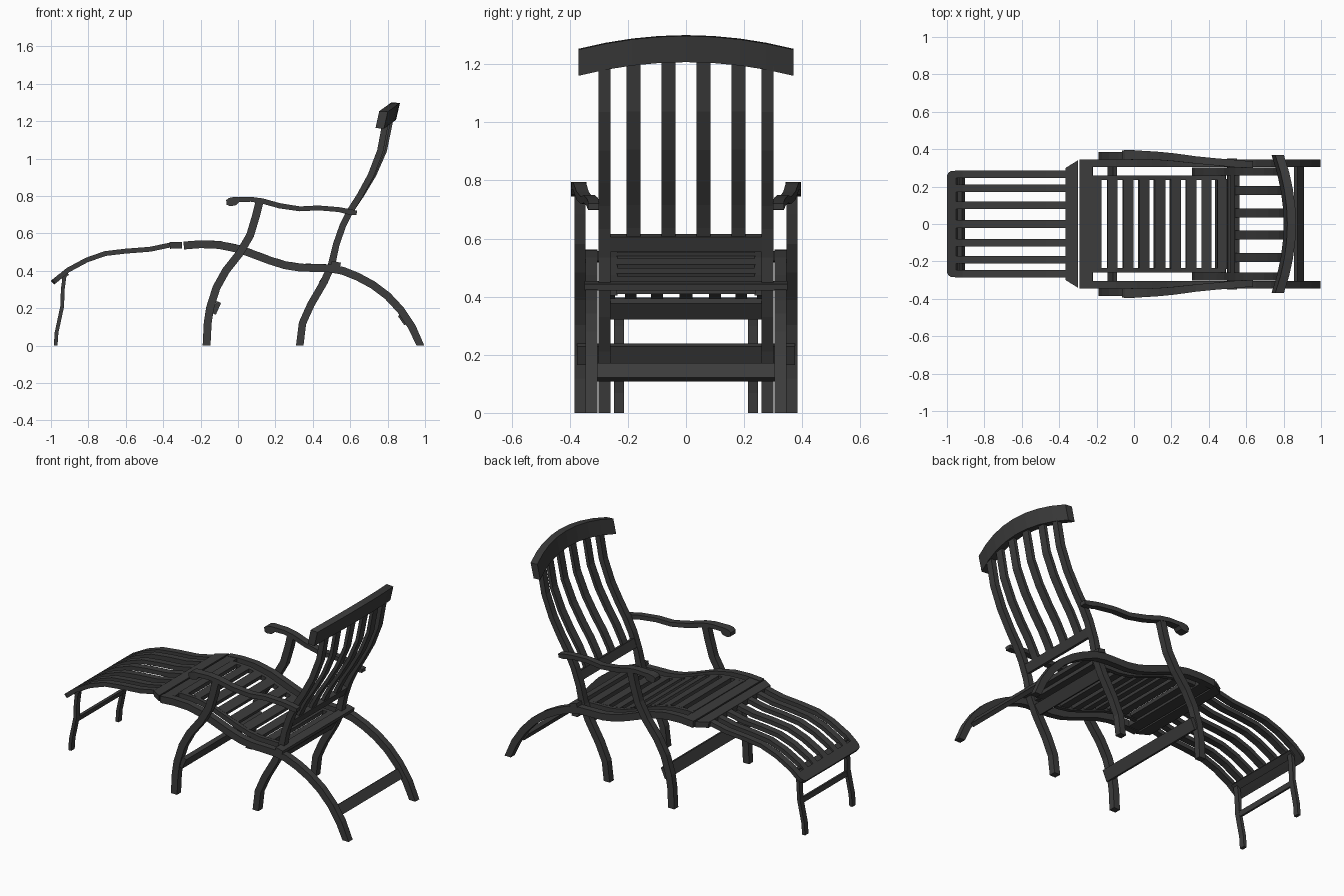
import bpy
import bmesh
from mathutils import Vector

mat = bpy.data.materials.new("dark_wood")
mat.diffuse_color = (0.045, 0.045, 0.045, 1)


def loft(name, sections, mirror=False):
    """Skin a row of four-point sections and cap the ends."""
    bm = bmesh.new()
    rings = [[bm.verts.new(p) for p in s] for s in sections]
    for a, b in zip(rings, rings[1:]):
        for i in range(4):
            j = (i + 1) % 4
            bm.faces.new((a[i], a[j], b[j], b[i]))
    bm.faces.new(rings[0])
    bm.faces.new(rings[-1])
    bmesh.ops.recalc_face_normals(bm, faces=bm.faces)
    me = bpy.data.meshes.new(name)
    bm.to_mesh(me)
    bm.free()
    me.materials.append(mat)
    ob = bpy.data.objects.new(name, me)
    bpy.context.collection.objects.link(ob)
    if mirror:
        m = ob.modifiers.new("mirror", "MIRROR")
        m.use_axis = (False, True, False)
    return ob


def ribbon(name, pts, mirror=False):
    """Bent strip: each point is x, z, thickness, y0, y1."""
    secs = []
    for i, (x, z, t, y0, y1) in enumerate(pts):
        a, b = pts[max(i - 1, 0)], pts[min(i + 1, len(pts) - 1)]
        d = Vector((b[0] - a[0], b[1] - a[1])).normalized()
        n = Vector((-d.y, d.x)) * t / 2
        if z == 0:  # feet are cut level with the ground
            n = Vector((t / 2 if n.x > 0 else -t / 2, 0))
        secs.append([(x + n.x, y0, z + n.y), (x + n.x, y1, z + n.y),
                     (x - n.x, y1, z - n.y), (x - n.x, y0, z - n.y)])
    return loft(name, secs, mirror)


def strip(name, path, t, y0, y1, mirror=False):
    return ribbon(name, [(x, z, t, y0, y1) for x, z in path], mirror)


def height(path, x):
    for (x0, z0), (x1, z1) in zip(path, path[1:]):
        if x0 <= x <= x1:
            return z0 + (z1 - z0) * (x - x0) / (x1 - x0)


# Side rails sweeping into the rear legs
rail = [(-0.29, 0.535), (-0.2, 0.542), (-0.1, 0.538), (0.01, 0.515), (0.09, 0.485),
        (0.17, 0.455), (0.25, 0.43), (0.33, 0.417), (0.41, 0.415), (0.49, 0.413),
        (0.56, 0.4), (0.64, 0.368), (0.72, 0.325), (0.8, 0.265), (0.87, 0.19),
        (0.93, 0.1), (0.975, 0)]
strip("rear_leg_rail", rail, 0.042, 0.305, 0.345, True)
strip("rear_leg_crossbar", [(0.865, 0.165), (0.9, 0.115)], 0.025, -0.31, 0.31)

# Seat front boards
ribbon("seat_nose_board", [(-0.365, 0.535, 0.035, -0.3, 0.3),
                           (-0.3, 0.537, 0.035, -0.34, 0.34)])
strip("seat_front_board", [(-0.29, 0.537), (-0.22, 0.54)], 0.035, -0.343, 0.343)

# Slatted seat panel
panel = [(x, z + 0.006) for x, z in rail if -0.21 < x < 0.5]
strip("seat_panel_edge", [(-0.225, 0.545)] + panel, 0.03, 0.235, 0.26, True)
for i in range(9):
    x = -0.2 + i * 0.084
    xs = [x - 0.027, x + 0.027]
    strip("seat_slat", [(max(q, -0.225), height(rail, q) + 0.01) for q in xs],
          0.024, -0.24, 0.24)
strip("seat_rear_slat", [(0.5, 0.443), (0.548, 0.432)], 0.022, -0.35, 0.35)

# Middle legs that continue into the back posts
post = [(0.33, 0, 0.04), (0.345, 0.12, 0.04), (0.39, 0.22, 0.04), (0.46, 0.34, 0.04),
        (0.5, 0.43, 0.04), (0.525, 0.54, 0.035), (0.56, 0.64, 0.035), (0.6, 0.72, 0.035),
        (0.65, 0.8, 0.033), (0.71, 0.91, 0.033), (0.76, 1.04, 0.033), (0.79, 1.2, 0.033)]
ribbon("middle_leg_back_post", [(x, z, t, 0.26, 0.301) for x, z, t in post], True)
strip("middle_leg_crossbar", [(0.445, 0.33), (0.48, 0.385)], 0.03, -0.265, 0.265)

# Back slats and lower back rail
strip("back_lower_rail", [(0.53, 0.56), (0.55, 0.61)], 0.03, -0.265, 0.265)
for y, lean in ((0.06, 0.035), (0.18, 0.022)):
    slat = [(x + lean * (z - 0.58) / 0.62, z, 0.02, y - 0.024, y + 0.024)
            for x, z, t in post if z > 0.6]
    x, z, *rest = slat[-1]
    ribbon("back_slat", [(0.537, 0.58, *rest)] + slat[:-1] + [(x, z + 0.03, *rest)], True)

# Bowed head rail
head = []
for i in range(9):
    u = i / 4 - 1
    x, z = 0.80 - 0.065 * u * u, 1.21 - 0.047 * u * u
    head.append([(x, 0.37 * u, z), (x + 0.045, 0.37 * u, z - 0.003),
                 (x + 0.066, 0.37 * u, z + 0.087), (x + 0.02, 0.37 * u, z + 0.09)])
loft("head_rail", head)

# Arms with a scrolled front end
ribbon("arm", [(-0.062, 0.765, 0.025, 0.345, 0.393), (-0.045, 0.767, 0.045, 0.343, 0.395),
               (-0.015, 0.773, 0.045, 0.343, 0.395), (0.005, 0.781, 0.026, 0.345, 0.394),
               (0.07, 0.782, 0.026, 0.345, 0.39), (0.13, 0.773, 0.028, 0.342, 0.386),
               (0.22, 0.748, 0.028, 0.335, 0.377), (0.33, 0.731, 0.026, 0.323, 0.362),
               (0.43, 0.736, 0.026, 0.314, 0.352), (0.54, 0.727, 0.026, 0.303, 0.343),
               (0.605, 0.713, 0.03, 0.3, 0.337), (0.635, 0.71, 0.022, 0.3, 0.337)], True)

# Arm legs and their crossbar
strip("arm_leg", [(0.115, 0.77), (0.095, 0.69), (0.065, 0.59), (0.01, 0.495), (-0.065, 0.4),
                  (-0.115, 0.31), (-0.15, 0.2), (-0.162, 0.12), (-0.168, 0)],
      0.042, 0.345, 0.384, True)
strip("arm_leg_crossbar", [(-0.13, 0.17), (-0.102, 0.233)], 0.025, -0.375, 0.375)

# Footrest slats
foot = [(-0.36, 0.538), (-0.47, 0.515), (-0.6, 0.505), (-0.71, 0.492), (-0.81, 0.457),
        (-0.91, 0.403), (-0.95, 0.37)]
for y in (0.1, 0.19, 0.265):
    strip("footrest_slat", foot, 0.026, y - 0.02, y + 0.02, True)
strip("footrest_centre_slat", foot, 0.026, -0.022, 0.022)

# Footrest end board with rounded corners
ribbon("footrest_end_board", [(x, z, 0.027, -w, w) for x, z, w in (
    (-0.992, 0.336, 0.255), (-0.985, 0.342, 0.273), (-0.97, 0.354, 0.283), (-0.943, 0.376, 0.285))])

# Footrest legs
strip("footrest_leg_head", [(-0.945, 0.362), (-0.912, 0.388)], 0.025, -0.25, 0.25)
strip("footrest_leg", [(-0.925, 0.39), (-0.937, 0.3), (-0.94, 0.21), (-0.957, 0.13),
                       (-0.97, 0.07), (-0.975, 0)], 0.02, 0.213, 0.247, True)
strip("footrest_leg_crossbar", [(-0.945, 0.18), (-0.939, 0.21)], 0.016, -0.22, 0.22)
